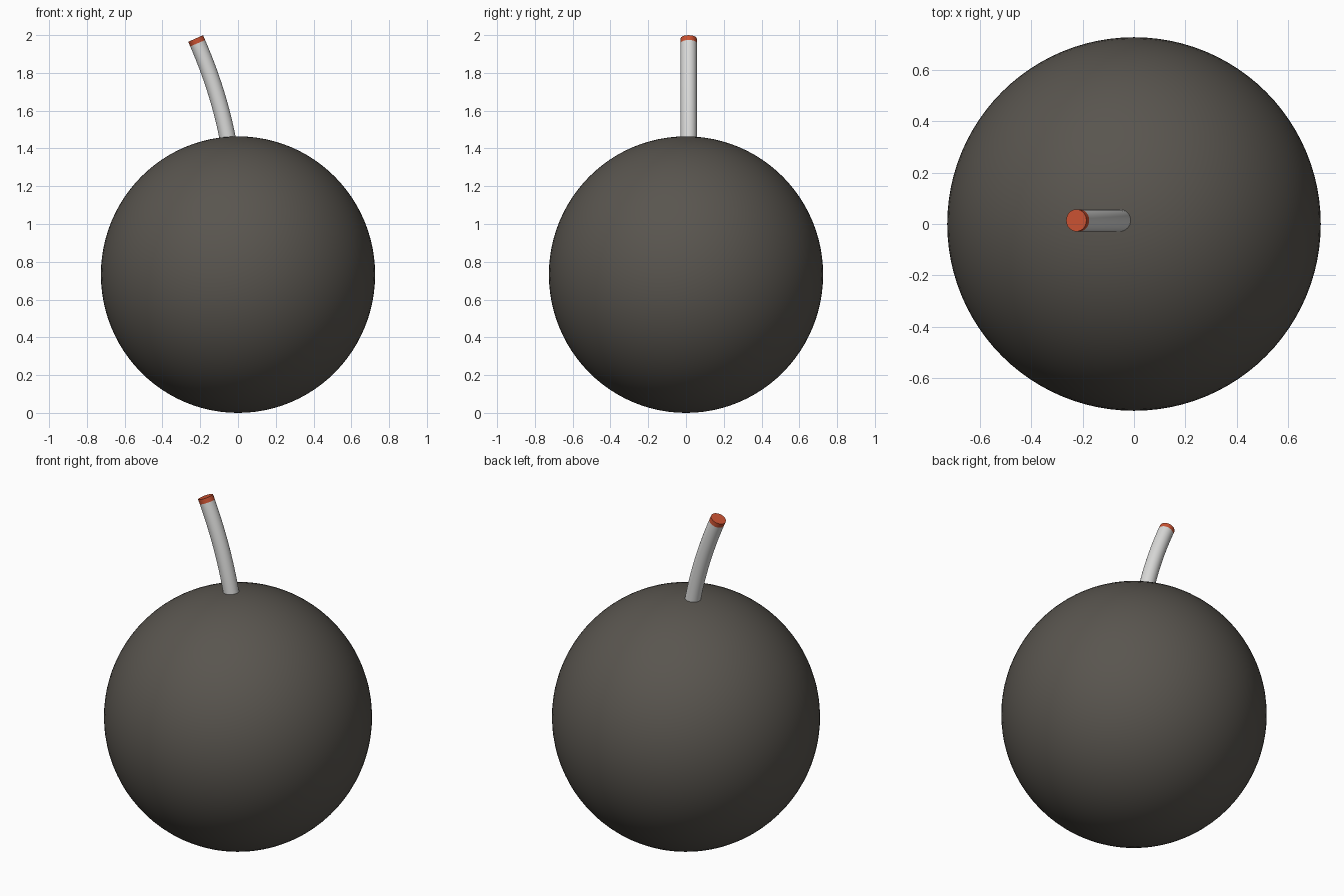
import bpy, bmesh, math
from mathutils import Vector

if "Cube" in bpy.data.objects:
    bpy.data.objects.remove(bpy.data.objects["Cube"])


def material(name, rgb):
    mat = bpy.data.materials.new(name)
    mat.diffuse_color = (*rgb, 1)
    mat.use_nodes = True
    mat.node_tree.nodes["Principled BSDF"].inputs["Base Color"].default_value = mat.diffuse_color
    return mat


charcoal = material("charcoal", (0.100, 0.091, 0.078))
pale_grey = material("pale grey", (0.70, 0.70, 0.69))
ember_red = material("ember red", (0.60, 0.085, 0.032))

FUSE_RADIUS = 0.043
FUSE_Y = 0.014


def fuse_point(z):
    """Centre line of the fuse: leans left, more strongly towards the tip."""
    h = z - 1.46
    return Vector((-0.056 - 0.20 * h - 0.235 * h * h, FUSE_Y, z))


def swept_tube(name, z0, z1, rings, mat, sides=32):
    """Capped round tube following the fuse centre line."""
    bm = bmesh.new()
    loops = []
    for i in range(rings):
        z = z0 + (z1 - z0) * i / (rings - 1)
        tangent = (fuse_point(z + 0.001) - fuse_point(z - 0.001)).normalized()
        across = Vector((0, 1, 0))
        side = across.cross(tangent)
        loops.append([bm.verts.new(fuse_point(z) + FUSE_RADIUS * (
            side * math.cos(2 * math.pi * k / sides) + across * math.sin(2 * math.pi * k / sides)))
            for k in range(sides)])
    for a, b in zip(loops, loops[1:]):
        for k in range(sides):
            n = (k + 1) % sides
            bm.faces.new((a[k], a[n], b[n], b[k]))
    bm.faces.new(loops[0][::-1])
    bm.faces.new(loops[-1])
    bmesh.ops.recalc_face_normals(bm, faces=bm.faces)
    mesh = bpy.data.meshes.new(name)
    bm.to_mesh(mesh)
    bm.free()
    obj = bpy.data.objects.new(name, mesh)
    bpy.context.collection.objects.link(obj)
    finish(obj, mat)


def finish(obj, mat):
    obj.data.materials.append(mat)
    bpy.ops.object.select_all(action='DESELECT')
    obj.select_set(True)
    bpy.context.view_layer.objects.active = obj
    bpy.ops.object.shade_smooth_by_angle(angle=math.radians(35))


# Round body
bpy.ops.mesh.primitive_uv_sphere_add(segments=96, ring_count=48, radius=1, location=(0, 0, 0.732))
body = bpy.context.object
body.name = "round_body"
body.scale = (0.726, 0.726, 0.732)
bpy.ops.object.transform_apply(location=False, rotation=False, scale=True)
finish(body, charcoal)

# Curved fuse and its glowing tip
swept_tube("fuse", 1.40, 1.957, 16, pale_grey)
swept_tube("fuse_tip", 1.957, 1.982, 2, ember_red)
